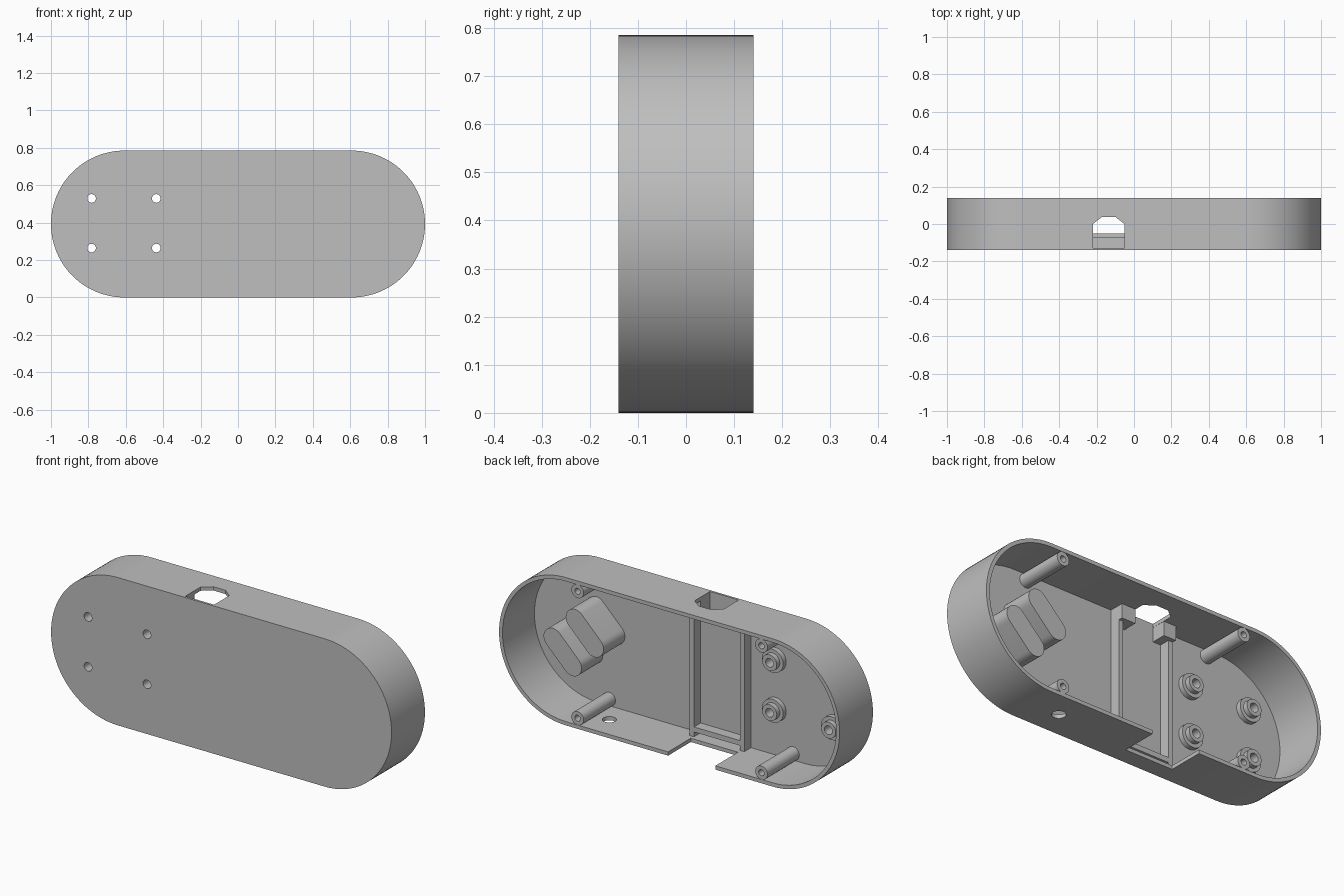
import bpy, bmesh, math
from mathutils import Vector

MID = 0.3925                 # height of the long axis
FRONT, BACK = -0.14, 0.14
FLOOR = -0.128               # inner face of the front plate
WALL = 0.02

cube = bpy.data.objects.get("Cube")
if cube:
    bpy.data.objects.remove(cube, do_unlink=True)

grey = bpy.data.materials.new("light grey plastic")
grey.use_nodes = True
colour = (0.52, 0.52, 0.52, 1)
grey.diffuse_color = colour
grey.node_tree.nodes["Principled BSDF"].inputs["Base Color"].default_value = colour


def prism(name, outline, lo, hi, axis="y"):
    """Extrude a closed outline along y (outline in x, z) or z (outline in x, y)."""
    bm = bmesh.new()
    place = (lambda a, b: (a, lo, b)) if axis == "y" else (lambda a, b: (a, b, lo))
    face = bm.faces.new([bm.verts.new(place(a, b)) for a, b in outline])
    top = bmesh.ops.extrude_face_region(bm, geom=[face])
    moved = [v for v in top["geom"] if isinstance(v, bmesh.types.BMVert)]
    shift = Vector((0, hi - lo, 0)) if axis == "y" else Vector((0, 0, hi - lo))
    bmesh.ops.translate(bm, verts=moved, vec=shift)
    bmesh.ops.recalc_face_normals(bm, faces=bm.faces)
    mesh = bpy.data.meshes.new(name)
    bm.to_mesh(mesh)
    bm.free()
    mesh.materials.append(grey)
    obj = bpy.data.objects.new(name, mesh)
    bpy.context.collection.objects.link(obj)
    return obj


def rect(x0, x1, b0, b1):
    return [(x0, b0), (x1, b0), (x1, b1), (x0, b1)]


def circle(x, b, r, n=32):
    return [(x + r * math.cos(math.tau * i / n), b + r * math.sin(math.tau * i / n))
            for i in range(n)]


def capsule(x, z, half, r, angle=0.0, n=32):
    """Two half circles joined by straight sides, turned by angle."""
    pts = []
    for side in (1, -1):
        for i in range(n + 1):
            t = math.pi * i / n - math.pi / 2 + (0 if side > 0 else math.pi)
            a, b = side * half + r * math.cos(t), r * math.sin(t)
            pts.append((x + a * math.cos(angle) - b * math.sin(angle),
                        z + a * math.sin(angle) + b * math.cos(angle)))
    return pts


def combine(obj, other, operation):
    """Apply a boolean and remove the helper."""
    mod = obj.modifiers.new("boolean", "BOOLEAN")
    mod.operation, mod.solver, mod.object = operation, "EXACT", other
    bpy.context.view_layer.objects.active = obj
    bpy.ops.object.modifier_apply(modifier=mod.name)
    bpy.data.objects.remove(other, do_unlink=True)


def cut(obj, *args):
    combine(obj, prism("cutter", *args), "DIFFERENCE")


def smooth(obj):
    bpy.ops.object.select_all(action="DESELECT")
    obj.select_set(True)
    bpy.context.view_layer.objects.active = obj
    bpy.ops.object.shade_smooth_by_angle(angle=math.radians(30))


# Hollow tray, open at the back
HALF = 1 - MID
shell = prism("shell", capsule(0, MID, HALF, MID, n=48), FRONT, BACK)
cut(shell, capsule(0, MID, HALF, MID - WALL, n=48), FLOOR, BACK + 0.1)

# Top window, bottom notch and bottom cable hole
window = [(-0.22, FLOOR), (-0.051, FLOOR), (-0.051, 0.0), (-0.1, 0.038),
          (-0.171, 0.038), (-0.22, 0.0)]
cut(shell, window, 0.72, 0.85, "z")
cut(shell, rect(-0.27, 0.007, -0.05, 0.2), -0.05, 0.03, "z")
cut(shell, circle(0.45, 0, 0.034), -0.05, 0.05, "z")

# Stepped bosses around the four through holes
for x in (-0.783, -0.437):
    for z in (0.264, 0.529):
        cut(shell, circle(x, z, 0.023), -0.2, 0)
        boss = prism("stepped_boss", circle(x, z, 0.062), FLOOR - 0.004, -0.102)
        combine(boss, prism("boss_top", circle(x, z, 0.043), FLOOR - 0.002, -0.076), "UNION")
        cut(boss, circle(x, z, 0.023), -0.2, 0)
        smooth(boss)
smooth(shell)

# Corner screw posts with blind bores
for x in (-0.54, 0.54):
    for dz in (-0.337, 0.337):
        post = prism("screw_post", circle(x, MID + dz, 0.036), FLOOR - 0.004, BACK - 0.001)
        cut(post, circle(x, MID + dz, 0.016), 0.0, 0.2)
        smooth(post)

# Frame on the plate: two rails and a crossbar
RAIL_TOP = -0.072
for name, x0, x1 in (("left_rail", 0.004, 0.03), ("right_rail", -0.292, -0.266)):
    prism(name, rect(x0, x1, 0.012, 2 * MID - 0.012), FLOOR - 0.004, RAIL_TOP)
prism("crossbar", rect(-0.28, 0.015, 0.045, 0.072), FLOOR - 0.004, RAIL_TOP - 0.0005)

# Stop blocks beside the window
for name, x0, x1 in (("left_stop", -0.05, 0.03), ("right_stop", -0.292, -0.221)):
    prism(name, rect(x0, x1, 0.69, 2 * MID - 0.012), FLOOR - 0.005, -0.05)

# Pair of slanted rounded pads
for x, dz in ((0.56, 0.075), (0.69, -0.06)):
    pad = prism("slanted_pad", capsule(x, MID + dz, 0.08, 0.055, math.radians(45), 16),
                FLOOR - 0.004, 0.05)
    smooth(pad)
